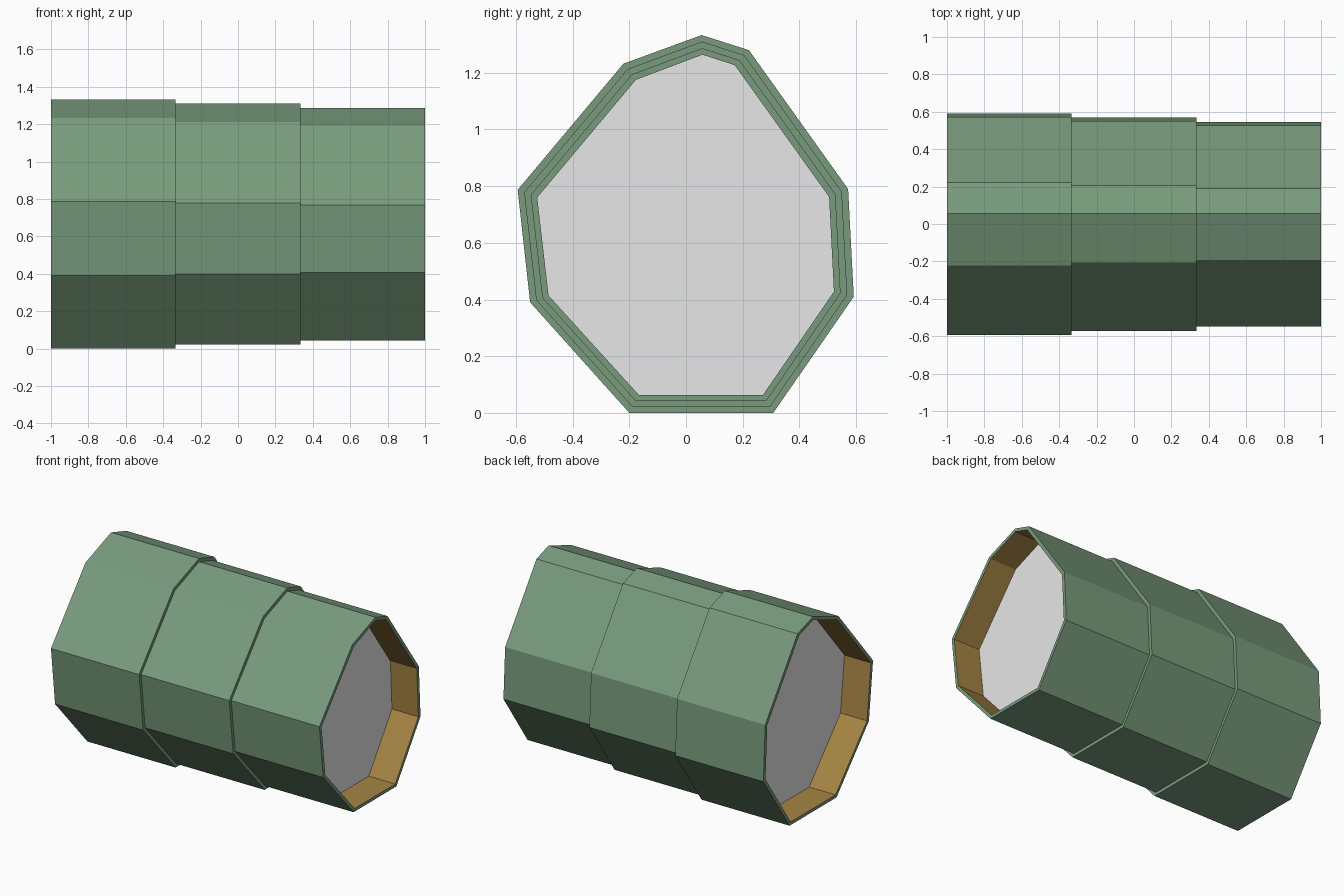
import bpy, bmesh
from mathutils import Vector

if "Cube" in bpy.data.objects:
    bpy.data.objects.remove(bpy.data.objects["Cube"])


def material(name, rgb):
    m = bpy.data.materials.new(name)
    m.diffuse_color = (*rgb, 1)
    m.use_nodes = True
    m.node_tree.nodes["Principled BSDF"].inputs["Base Color"].default_value = m.diffuse_color
    return m


green = material("hull green", (0.19, 0.33, 0.203))
tan = material("interior tan", (0.38, 0.235, 0.055))
grey = material("bulkhead grey", (0.8, 0.8, 0.8))

# Nine-sided cross-section (y, z): outermost and innermost outlines
OUTER = [(-0.20, 0.0), (0.308, 0.0), (0.592, 0.41), (0.572, 0.79), (0.222, 1.28),
         (0.055, 1.333), (-0.221, 1.232), (-0.594, 0.787), (-0.55, 0.39)]
INNER = [(-0.167, 0.064), (0.272, 0.064), (0.522, 0.428), (0.505, 0.762), (0.172, 1.227),
         (0.058, 1.264), (-0.177, 1.175), (-0.525, 0.76), (-0.485, 0.414)]
N = len(OUTER)


def ring(bm, x, step):
    """Outline at x, stepped inward by step wall thicknesses (0 to 3)."""
    return [bm.verts.new(Vector((x, *a)).lerp(Vector((x, *b)), step / 3))
            for a, b in zip(OUTER, INNER)]


def finish(bm, name, mats):
    me = bpy.data.meshes.new(name)
    bm.to_mesh(me)
    bm.free()
    for m in mats:
        me.materials.append(m)
    ob = bpy.data.objects.new(name, me)
    bpy.context.collection.objects.link(ob)
    return ob


def section(name, x0, x1, step):
    """Hollow tube: green outside and rims, tan inside."""
    bm = bmesh.new()
    rings = [ring(bm, x0, step), ring(bm, x1, step),
             ring(bm, x1, step + 1), ring(bm, x0, step + 1)]
    for k in range(4):
        a, b = rings[k], rings[(k + 1) % 4]
        for i in range(N):
            j = (i + 1) % N
            f = bm.faces.new((a[i], a[j], b[j], b[i]))
            f.material_index = 1 if k == 2 else 0
    bmesh.ops.recalc_face_normals(bm, faces=bm.faces)
    finish(bm, name, [green, tan])


def bulkhead(name, x, step, direction):
    """Flat wall closing the tube, facing its open end."""
    bm = bmesh.new()
    f = bm.faces.new(ring(bm, x, step))
    f.normal_update()
    if f.normal.x * direction < 0:
        f.normal_flip()
    finish(bm, name, [grey])


# Three telescoping sections, narrowing towards +x
for k, name in enumerate(["wide_section", "middle_section", "narrow_section"]):
    section(name, -1 + k * 2 / 3, -1 + (k + 1) * 2 / 3, k)

# Recessed walls at both ends
bulkhead("left_bulkhead", -0.8, 1, -1)
bulkhead("right_bulkhead", 0.8, 3, 1)
